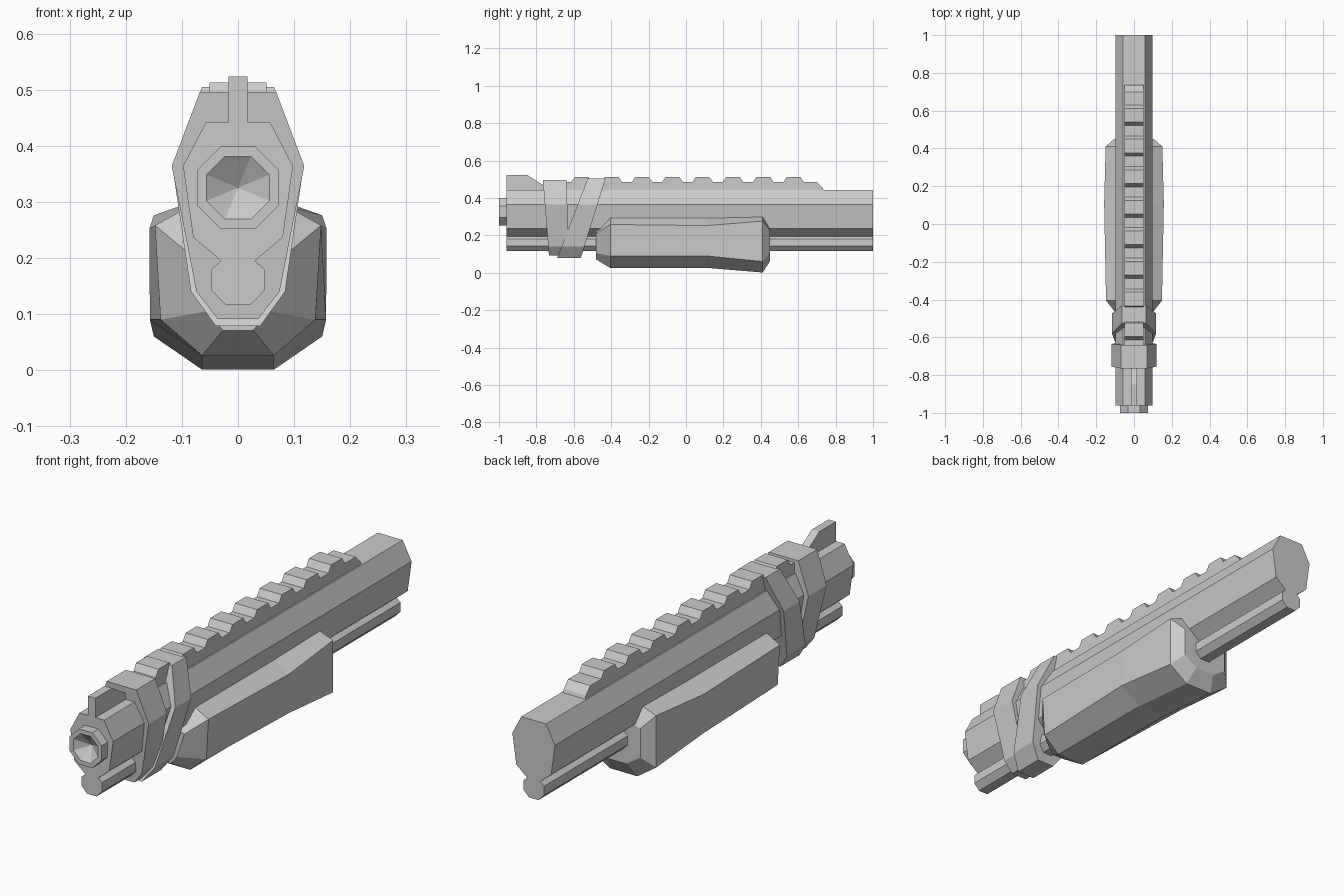
import bpy, bmesh, math

if "Cube" in bpy.data.objects:
    bpy.data.objects.remove(bpy.data.objects["Cube"])


def finish(name, bm):
    bmesh.ops.recalc_face_normals(bm, faces=bm.faces)
    mesh = bpy.data.meshes.new(name)
    bm.to_mesh(mesh)
    bm.free()
    obj = bpy.data.objects.new(name, mesh)
    bpy.context.collection.objects.link(obj)
    return obj


def loft(name, rings, caps=True):
    """Skin a series of equal-length rings of 3D points."""
    bm = bmesh.new()
    vs = [[bm.verts.new(p) for p in r] for r in rings]
    n = len(vs[0])
    for a, b in zip(vs, vs[1:]):
        for i in range(n):
            j = (i + 1) % n
            bm.faces.new((a[i], a[j], b[j], b[i]))
    if caps:
        bm.faces.new(vs[0])
        bm.faces.new(vs[-1])
    return finish(name, bm)


def mirrored(half, y_of):
    """Right half of a section, top to bottom, completed on the left."""
    full = half + [(-x, z) for x, z in reversed(half)]
    return [(x, y_of(z), z) for x, z in full]


def side_plate(name, profile, w):
    """Extrude a y-z side profile across x."""
    return loft(name, [[(x, y, z) for y, z in profile] for x in (-w, w)])


# Barrel housing with the tube under it
body = [(.057, .442), (.098, .364), (.08, .237), (.03, .195),
        (.047, .18), (.047, .142), (.022, .116)]
loft("barrel_body", [mirrored(body, lambda z, y=y: y) for y in (-.96, 1.0)])

# Octagonal muzzle with a conical bore
def octagon(apothem, y):
    r = apothem / math.cos(math.pi / 8)
    return [(r * math.cos(math.pi / 8 + i * math.pi / 4), y,
             .325 + r * math.sin(math.pi / 8 + i * math.pi / 4)) for i in range(8)]

loft("muzzle", [octagon(.0735, -.95), octagon(.0735, -1.0),
                octagon(.056, -1.0), octagon(.0005, -.96)])

# Front sight blade
side_plate("front_sight", [(-.96, .43), (-.96, .523), (-.85, .523),
                           (-.765, .47), (-.74, .43)], .017)

# Toothed top rail
rail = [(-.65, .43), (-.65, .485)]
for i in range(8):
    c = -.559 + i * .162
    rail += [(c - .054, .485), (c - .036, .513), (c + .036, .513), (c + .054, .485)]
rail += [(.70, .485), (.73, .455), (.74, .43)]
side_plate("top_rail", rail, .051)

# Two clamp bands, the rear one raked
band = [(.068, .496), (.118, .364), (.074, .14), (.036, .091)]
loft("front_band", [mirrored(band, lambda z, a=a, k=k: a + k * (.496 - z))
                    for a, k in ((-.765, .08), (-.64, .04))])
raked = [(.064, .505), (.117, .364), (.084, .14), (.04, .079)]
loft("raked_band", [mirrored(raked, lambda z, a=a, k=k: a - k * (.505 - z))
                    for a, k in ((-.525, .385), (-.43, .31))])

# Sliding fore-end
sections = [
    (-.48, [(.06, .22), (.09, .21), (.055, .105), (.027, .071)]),
    (-.405, [(.085, .293), (.148, .258), (.138, .09), (.064, .026)]),
    (.11, [(.085, .293), (.158, .252), (.157, .09), (.064, .026)]),
    (.41, [(.085, .299), (.15, .276), (.15, .06), (.064, .001)]),
    (.45, [(.07, .235), (.105, .225), (.105, .105), (.045, .064)]),
]
loft("fore_end", [mirrored(h, lambda z, y=y: y) for y, h in sections])
